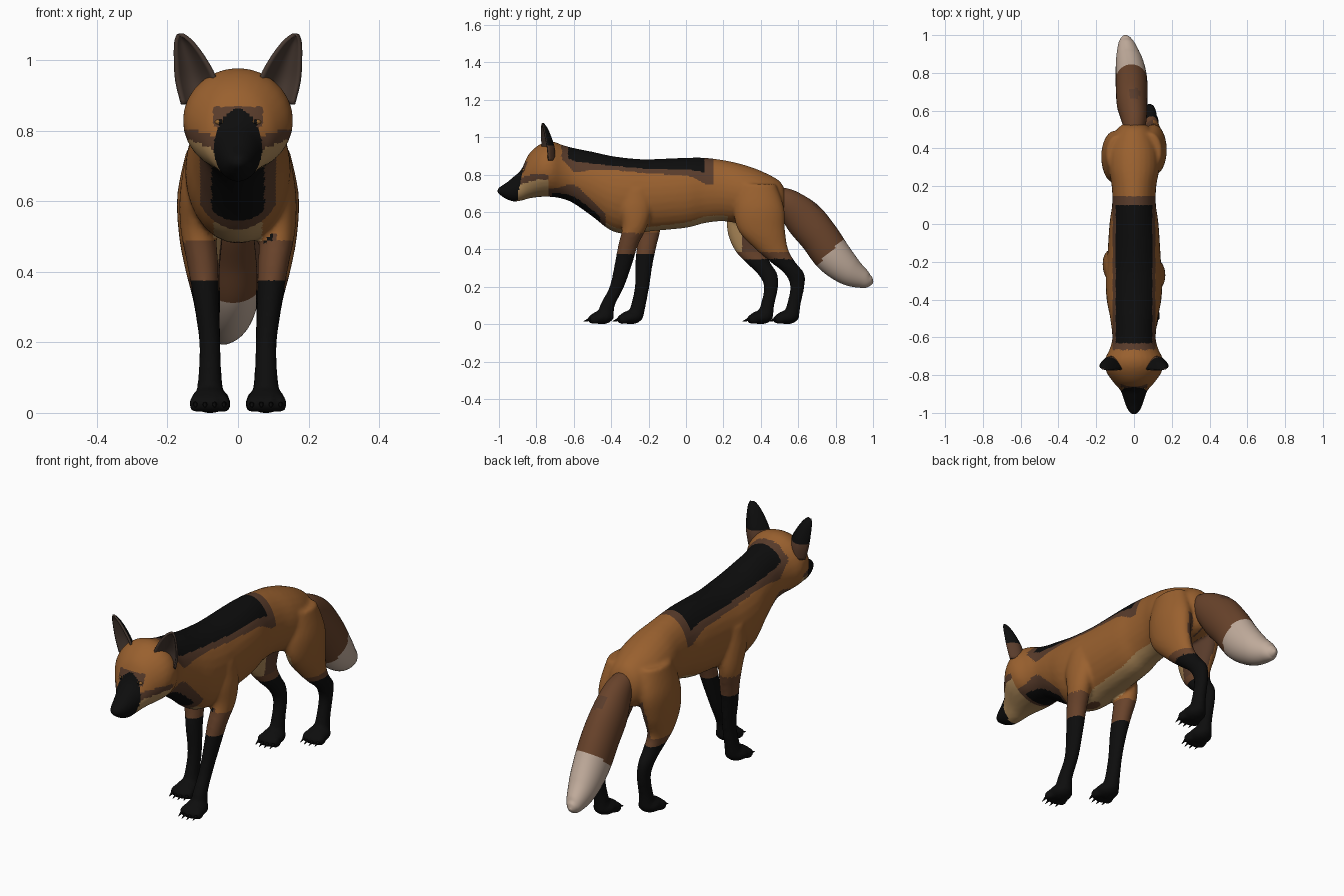
import bpy, bmesh
from math import cos, sin, pi
from mathutils import Vector, Matrix

cube = bpy.data.objects.get("Cube")
if cube:
    bpy.data.objects.remove(cube, do_unlink=True)


def material(name, r, g, b):
    m = bpy.data.materials.new(name)
    m.use_nodes = True
    m.diffuse_color = (r, g, b, 1)
    m.node_tree.nodes["Principled BSDF"].inputs["Base Color"].default_value = (r, g, b, 1)
    return m


MATS = [material("orange_fur", 0.32, 0.118, 0.028),
        material("tail_brown", 0.14, 0.056, 0.024),
        material("dark_brown", 0.10, 0.045, 0.024),
        material("black_fur", 0.004, 0.004, 0.004),
        material("cream_fur", 0.42, 0.25, 0.10),
        material("pale_tail_tip", 0.53, 0.41, 0.33),
        material("ear_lining", 0.065, 0.042, 0.032),
        material("amber_eye", 0.30, 0.13, 0.03)]
ORANGE, RUST, BROWN, BLACK, CREAM, PALE, LINING, AMBER = range(8)


def catmull(pts, steps):
    """Smooth rows of numbers into a denser list."""
    pts = [Vector(p) for p in pts]
    out = []
    for i in range(len(pts) - 1):
        a, b, c, d = pts[max(i - 1, 0)], pts[i], pts[i + 1], pts[min(i + 2, len(pts) - 1)]
        for s in range(steps):
            t = s / steps
            out.append(0.5 * (2 * b + (c - a) * t + (2 * a - 5 * b + 4 * c - d) * t * t
                              + (3 * b - a - 3 * c + d) * t ** 3))
    return out + [pts[-1]]


def loft(bm, sections, up=None, steps=6, sides=28):
    """Skin ellipses given as (x, y, z, half width, half depth)."""
    rows = catmull(sections, steps)
    rings = []
    for i, r in enumerate(rows):
        axis = up
        if axis is None:
            tangent = (rows[min(i + 1, len(rows) - 1)] - rows[max(i - 1, 0)])
            axis = Vector((0, -tangent[2], tangent[1])).normalized()
        centre = Vector(r[:3])
        rings.append([bm.verts.new(centre + Vector((r[3] * cos(a), 0, 0)) + axis * r[4] * sin(a))
                      for a in (2 * pi * k / sides for k in range(sides))])
    for lo, hi in zip(rings, rings[1:]):
        for k in range(sides):
            j = (k + 1) % sides
            bm.faces.new((lo[k], lo[j], hi[j], hi[k]))
    bm.faces.new(rings[0])
    bm.faces.new(rings[-1])


def ball(bm, centre, radii):
    m = Matrix.Translation(centre) @ Matrix.Diagonal((*radii, 1))
    bmesh.ops.create_icosphere(bm, subdivisions=3, radius=1, matrix=m)


def finish(name, bm, rule, modifiers=()):
    """Make the object, apply its modifiers and colour faces by rule."""
    bmesh.ops.recalc_face_normals(bm, faces=bm.faces)
    ob = bpy.data.objects.new(name, bpy.data.meshes.new(name))
    bm.to_mesh(ob.data)
    bm.free()
    bpy.context.collection.objects.link(ob)
    for kind, settings in modifiers:
        mod = ob.modifiers.new(kind.title(), kind)
        for key, value in settings.items():
            setattr(mod, key, value)
    if modifiers:
        graph = bpy.context.evaluated_depsgraph_get()
        baked = bpy.data.meshes.new_from_object(ob.evaluated_get(graph))
        ob.modifiers.clear()
        ob.data = baked
    picks = [rule(p.center, p.normal) for p in ob.data.polygons]
    used = sorted(set(picks))
    for u in used:
        ob.data.materials.append(MATS[u])
    for p, pick in zip(ob.data.polygons, picks):
        p.material_index = used.index(pick)
        p.use_smooth = True
    return ob


UP, BACK = Vector((0, 0, 1)), Vector((0, 1, 0))
skin = bmesh.new()

# Torso, neck, head and muzzle: y, bottom z, top z, half width
outline = [(0.535, 0.60, 0.70, 0.045), (0.50, 0.55, 0.765, 0.09), (0.40, 0.53, 0.82, 0.13),
           (0.30, 0.535, 0.855, 0.135), (0.20, 0.55, 0.877, 0.118), (0.10, 0.54, 0.89, 0.116),
           (0.0, 0.515, 0.89, 0.13), (-0.2, 0.495, 0.882, 0.143), (-0.3, 0.48, 0.887, 0.15),
           (-0.4, 0.50, 0.90, 0.145), (-0.5, 0.575, 0.922, 0.126), (-0.6, 0.645, 0.942, 0.115),
           (-0.66, 0.67, 0.958, 0.128), (-0.72, 0.68, 0.978, 0.155), (-0.78, 0.68, 0.962, 0.148),
           (-0.84, 0.672, 0.91, 0.108), (-0.88, 0.66, 0.828, 0.073), (-0.92, 0.655, 0.79, 0.057),
           (-0.96, 0.668, 0.757, 0.044), (-0.99, 0.687, 0.738, 0.03), (-1.007, 0.70, 0.725, 0.015)]
loft(skin, [(0, y, (lo + hi) / 2, w, (hi - lo) / 2) for y, lo, hi, w in outline], UP)

# Legs: x, z, half width, half depth shared by each pair, with a stride per leg
fore = [(0.10, 0.72, 0.05, 0.08), (0.115, 0.62, 0.05, 0.085), (0.113, 0.52, 0.05, 0.066),
        (0.10, 0.42, 0.044, 0.053), (0.09, 0.32, 0.036, 0.047), (0.08, 0.20, 0.03, 0.039),
        (0.08, 0.10, 0.033, 0.04), (0.08, 0.03, 0.042, 0.045)]
hind = [(0.085, 0.75, 0.06, 0.10), (0.10, 0.62, 0.072, 0.135), (0.105, 0.50, 0.062, 0.125),
        (0.10, 0.40, 0.048, 0.087), (0.09, 0.33, 0.04, 0.066), (0.085, 0.27, 0.034, 0.053),
        (0.08, 0.20, 0.03, 0.038), (0.078, 0.10, 0.032, 0.037), (0.078, 0.03, 0.042, 0.045)]
legs = {"left_front": (1, fore, (-0.27, -0.27, -0.275, -0.31, -0.335, -0.37, -0.42, -0.43)),
        "right_front": (-1, fore, (-0.23, -0.22, -0.2, -0.21, -0.225, -0.235, -0.255, -0.275)),
        "left_hind": (1, hind, (0.38, 0.39, 0.405, 0.46, 0.52, 0.58, 0.595, 0.575, 0.56)),
        "right_hind": (-1, hind, (0.37, 0.36, 0.345, 0.345, 0.385, 0.435, 0.455, 0.435, 0.42))}
for name, (side, table, stride) in legs.items():
    loft(skin, [(side * x, y, z, w, d) for (x, z, w, d), y in zip(table, stride)], BACK)
    px, py = side * table[-1][0], stride[-1] - 0.02
    ball(skin, (px, py, 0.036), (0.055, 0.06, 0.037))
    # Toes join the skin, claws stay separate
    claws = bmesh.new()
    for k in (-1.5, -0.5, 0.5, 1.5):
        tx, ty = px + k * 0.027, py - 0.052 + abs(k) * 0.01
        ball(skin, (tx, ty, 0.026), (0.018, 0.03, 0.026))
        aim = Matrix.Translation((tx, ty - 0.036, 0.02)) @ Matrix.Rotation(pi / 2 + 0.35, 4, "X")
        bmesh.ops.create_cone(claws, cap_ends=True, segments=8, radius1=0.008, radius2=0.001,
                              depth=0.034, matrix=aim)
    finish("claws_" + name, claws, lambda c, n: BLACK)


def coat(c, n):
    """Markings of the coat by place and direction."""
    x, y, z = abs(c.x), c.y, c.z
    # Face
    if y < -0.74 and z > 0.6:
        if y < -0.872 - (0.82 - z) * 0.2:
            return BLACK
        if x < 0.07 and 0.81 < z < 0.868 and y < -0.82:
            return BROWN
        if z < 0.72 + 0.4 * x and z < 0.772:
            return CREAM
        if z < 0.765 + 0.3 * x and z < 0.80:
            return BROWN
        return ORANGE
    # Stockings
    if z < (0.375 if y < 0 else 0.35):
        return BLACK
    if z < (0.485 if y < 0 else 0.385):
        return RUST
    # Saddle
    if n.z > 0 and -0.63 < y < 0.10 and x < 0.096:
        return BLACK
    if n.z > 0 and -0.665 < y < 0.145 and x < 0.113:
        return BROWN
    # Throat
    if -0.72 < y < -0.46 and n.z < -0.2 and x < 0.075:
        return BLACK
    if -0.74 < y < -0.43 and n.z < -0.05 and x < 0.108:
        return BROWN
    # Belly, inner thighs and rump
    if n.z < -0.5 and x < 0.068 and -0.43 < y < 0.22:
        return CREAM
    if 0.15 < y < 0.3 and z < 0.55 and c.x * n.x < 0:
        return CREAM
    if y > 0.3 and z < 0.6 and c.x * n.x < 0:
        return BROWN
    return ORANGE


finish("body", skin, coat, [("REMESH", {"mode": "VOXEL", "voxel_size": 0.0095}),
                            ("SMOOTH", {"factor": 0.5, "iterations": 5})])

# Tail
tail = bmesh.new()
loft(tail, [(0, 0.49, 0.69, 0.05, 0.05), (0, 0.55, 0.645, 0.066, 0.078),
            (-0.01, 0.63, 0.565, 0.08, 0.104), (-0.012, 0.71, 0.47, 0.084, 0.104),
            (-0.015, 0.785, 0.365, 0.082, 0.10), (-0.025, 0.87, 0.285, 0.07, 0.08),
            (-0.038, 0.95, 0.24, 0.046, 0.05), (-0.043, 0.985, 0.228, 0.026, 0.028),
            (-0.045, 1.0, 0.224, 0.006, 0.006)], steps=10, sides=32)


def brush(c, n):
    if c.y - c.z > 0.385:
        return PALE
    if n.z > 0 and c.x ** 2 + (c.y - 0.69) ** 2 < 0.03 ** 2:
        return BROWN
    return RUST


finish("tail", tail, brush)


def ear_coat(c, n):
    if n.y < 0:
        return LINING
    return BLACK if c.z > 0.955 else BROWN


# Ears: cupped leaves opening forward, and eyes
for name, side in (("left", 1), ("right", -1)):
    ear = bmesh.new()
    rows = []
    leaf = [(0.108, -0.728, 0.875, 0.050), (0.118, -0.735, 0.94, 0.056),
            (0.135, -0.742, 1.0, 0.043), (0.153, -0.748, 1.05, 0.024), (0.163, -0.75, 1.072, 0.006)]
    for x, y, z, w in catmull(leaf, 4):
        row = []
        for k in range(13):
            u = k / 6 - 1
            row.append(ear.verts.new((side * (x + w * u), y + 0.85 * w * (1 - u * u)
                                      + 0.25 * w * u - 0.02, z)))
        rows.append(row)
    for lo, hi in zip(rows, rows[1:]):
        for k in range(12):
            ear.faces.new((lo[k], lo[k + 1], hi[k + 1], hi[k]))
    finish(name + "_ear", ear, ear_coat, [("SOLIDIFY", {"thickness": 0.01, "offset": 0})])

    eye = bmesh.new()
    ball(eye, (side * 0.05, -0.862, 0.824), (0.016, 0.014, 0.009))
    finish(name + "_eye", eye, lambda c, n: BLACK if abs(abs(c.x) - 0.049) < 0.005 else AMBER)
